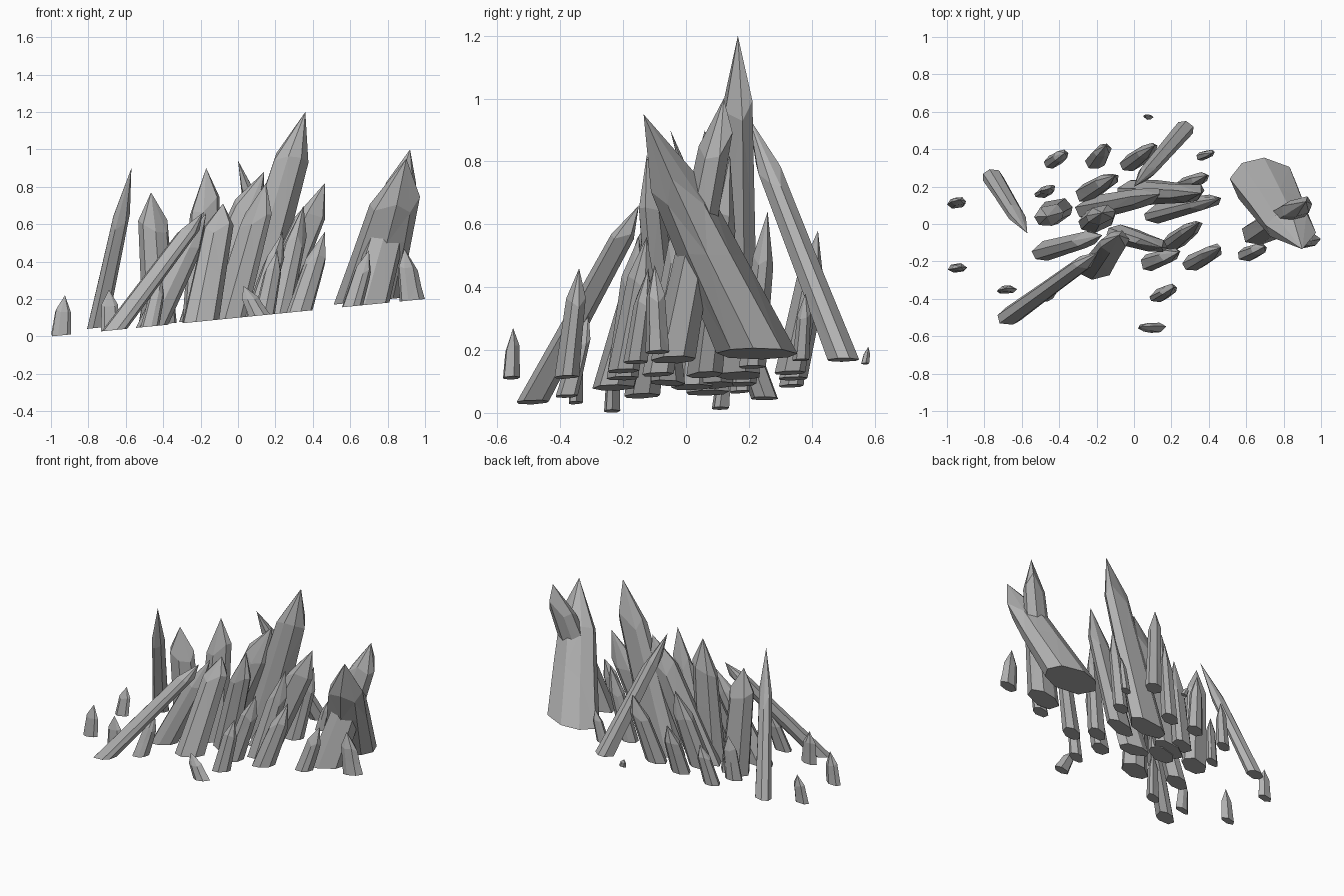
import bpy, bmesh, math, random
from mathutils import Vector

cube = bpy.data.objects.get("Cube")
if cube:
    bpy.data.objects.remove(cube, do_unlink=True)

random.seed(4)
stone = bpy.data.materials.new("grey stone")
stone.use_nodes = True
grey = (0.45, 0.45, 0.45, 1)
stone.diffuse_color = grey
stone.node_tree.nodes["Principled BSDF"].inputs["Base Color"].default_value = grey


def ground(x, y):
    """Sloping ground the crystals are cut off at, rising to the back."""
    return 0.1 + 0.1 * x + 0.085 * max(y, 0)


def crystal(name, base, tip, size, turn=15, shoulder=0.72, taper=0.79, sides=7):
    """Leaning faceted shard: flat foot, tapering shaft, uneven shoulder, point."""
    foot = Vector((base[0], base[1], ground(*base)))
    axis = Vector(tip) - foot
    angles = [math.tau * (i + random.uniform(-0.2, 0.2)) / sides for i in range(sides)]
    turn = math.radians(turn)
    bm = bmesh.new()
    rings = []
    middle = 0.4 + 0.6 * taper
    for t, scale, wobble in ((0, 1, 0), (shoulder * 0.55, middle, 0.06), (shoulder, taper, 0.07)):
        ring = []
        for a in angles:
            u, v = size[0] * scale * math.cos(a), size[1] * scale * math.sin(a)
            p = foot + axis * (t + random.uniform(-wobble, wobble))
            p.x += u * math.cos(turn) - v * math.sin(turn)
            p.y += u * math.sin(turn) + v * math.cos(turn)
            if t == 0:
                p.z = ground(p.x, base[1])
            ring.append(bm.verts.new(p))
        rings.append(ring)
    point = bm.verts.new(tip)
    bm.faces.new(rings[0][::-1])
    for i in range(sides):
        j = (i + 1) % sides
        for low, high in zip(rings, rings[1:]):
            bm.faces.new((low[i], low[j], high[j], high[i]))
        bm.faces.new((rings[-1][i], rings[-1][j], point))
    bmesh.ops.triangulate(bm, faces=[f for f in bm.faces if len(f.verts) == 4])
    bmesh.ops.recalc_face_normals(bm, faces=bm.faces)
    mesh = bpy.data.meshes.new(name)
    bm.to_mesh(mesh)
    bm.free()
    mesh.materials.append(stone)
    bpy.context.collection.objects.link(bpy.data.objects.new(name, mesh))


# Large crystals at the left end
crystal("broad_leaning_crystal", (0.69, 0.225), (0.9, -0.135, 0.95), (0.18, 0.13), 0, 0.68, 0.72, 8)
crystal("broad_companion_crystal", (0.69, -0.04), (0.92, 0.12, 1.0), (0.125, 0.07), 10, 0.8, 0.7)
crystal("left_end_crystal", (0.93, -0.09), (0.89, -0.1, 0.47), (0.07, 0.037), 10, 0.6)
crystal("left_front_crystal", (0.61, -0.16), (0.7, -0.12, 0.46), (0.06, 0.04), 15, 0.65)

# Tall middle crystals
crystal("tallest_crystal", (0.04, 0.17), (0.36, 0.165, 1.2), (0.14, 0.075), 5, 0.74, 0.7)
crystal("tall_slanted_crystal", (-0.2, 0.09), (0.14, 0.16, 0.88), (0.12, 0.065), 10, 0.75)
crystal("tall_left_crystal", (0.16, 0.06), (0.465, 0.14, 0.82), (0.11, 0.055), 12)
crystal("middle_front_crystal", (-0.05, -0.06), (0.15, -0.125, 0.82), (0.1, 0.055), -10)
crystal("front_upright_crystal", (-0.2, -0.23), (-0.08, -0.06, 0.71), (0.1, 0.068), 8, 0.78)
crystal("front_slanted_crystal", (-0.46, -0.14), (-0.17, -0.06, 0.66), (0.09, 0.055), 15)
crystal("right_upright_crystal", (-0.42, 0.07), (-0.465, 0.04, 0.77), (0.095, 0.07), 20, 0.73, 0.85)
crystal("centre_crystal", (-0.2, 0.02), (-0.17, 0.06, 0.9), (0.1, 0.065), 15, 0.75, 0.8)

# Long thin leaning shards
crystal("front_long_shard", (-0.66, -0.49), (-0.19, -0.15, 0.66), (0.075, 0.05), 20, 0.8)
crystal("right_long_shard", (-0.755, 0.25), (-0.57, -0.05, 0.9), (0.057, 0.045), 0, 0.65)
crystal("back_long_shard", (0.26, 0.5), (0.0, 0.2, 0.94), (0.062, 0.05), 20, 0.75)

# Medium crystals around the middle
medium = {
    "front_left": ((0.33, -0.2), (0.465, -0.125, 0.56), (0.075, 0.048)),
    "front_inner": ((0.1, -0.2), (0.24, -0.15, 0.56), (0.07, 0.05)),
    "left_inner": ((0.22, -0.09), (0.35, 0.01, 0.7), (0.075, 0.048)),
    "front_outer": ((0.14, -0.38), (0.21, -0.34, 0.46), (0.06, 0.037)),
    "front_right": ((-0.47, -0.38), (-0.41, -0.31, 0.32), (0.055, 0.035)),
    "back_left": ((0.28, 0.21), (0.39, 0.26, 0.64), (0.06, 0.042)),
    "back_middle": ((-0.01, 0.33), (0.11, 0.42, 0.58), (0.07, 0.047)),
    "back_inner": ((-0.24, 0.17), (-0.1, 0.26, 0.6), (0.08, 0.052)),
    "back_right": ((-0.2, 0.34), (-0.15, 0.42, 0.44), (0.065, 0.045)),
    "back_outer_left": ((0.37, 0.365), (0.42, 0.38, 0.38), (0.04, 0.025)),
    "back_outer_right": ((-0.43, 0.335), (-0.37, 0.38, 0.35), (0.055, 0.037)),
    "right_inner": ((-0.48, 0.17), (-0.45, 0.19, 0.36), (0.055, 0.03)),
}
for name, (base, tip, size) in medium.items():
    crystal(name + "_crystal", base, tip, size, 20, 0.66)

# Small scattered chips
chips = {
    "right_back": ((-0.95, 0.11), (-0.93, 0.13, 0.2), (0.05, 0.03)),
    "right_front": ((-0.945, -0.235), (-0.925, -0.23, 0.22), (0.052, 0.026)),
    "front_right": ((-0.68, -0.352), (-0.69, -0.345, 0.25), (0.055, 0.024)),
    "front": ((0.115, -0.555), (0.03, -0.55, 0.27), (0.058, 0.028)),
    "back": ((0.08, 0.57), (0.06, 0.58, 0.21), (0.025, 0.013)),
}
for name, (base, tip, size) in chips.items():
    crystal(name + "_chip", base, tip, size, 5, 0.6, 0.8, 6)
